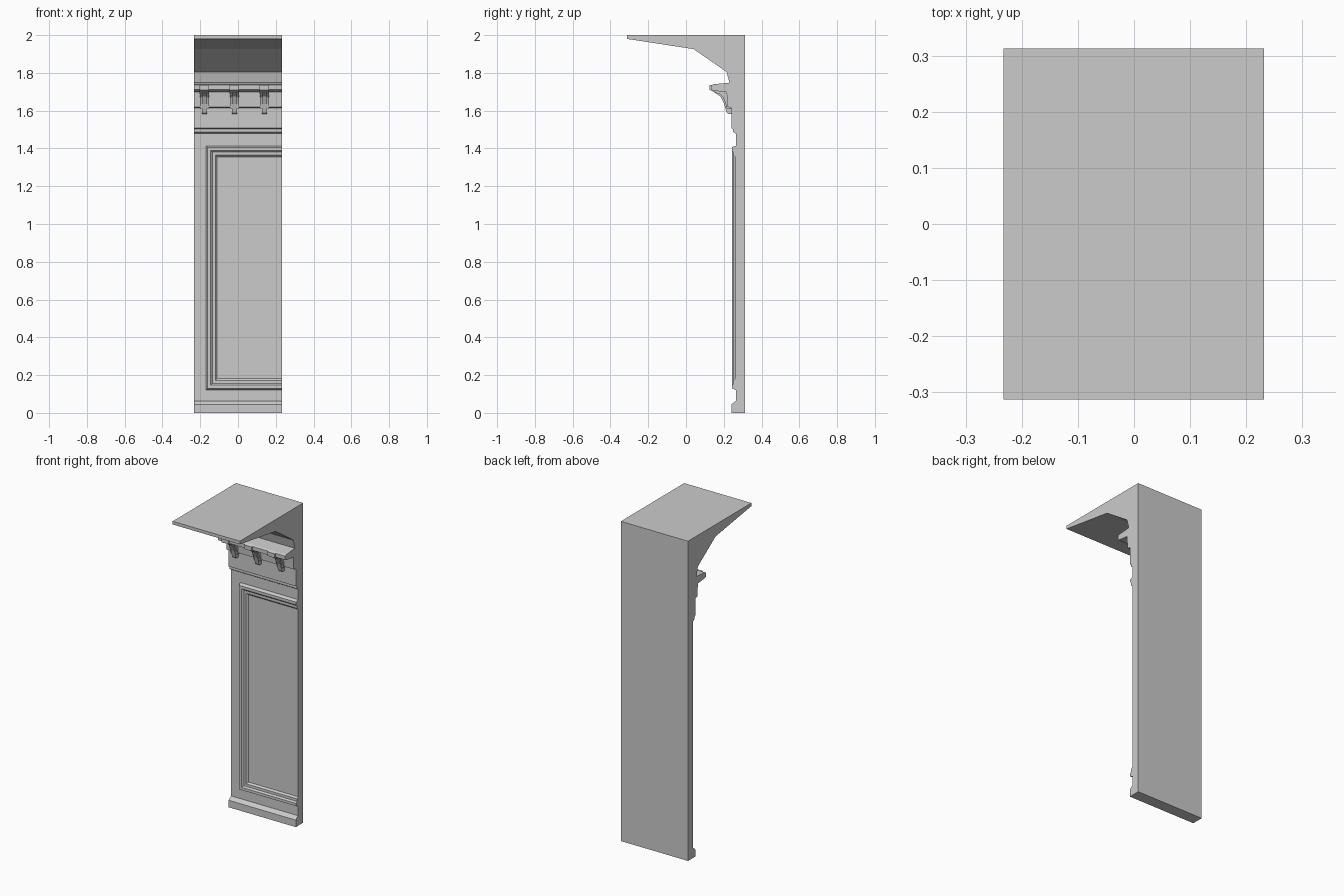
import bpy, bmesh

if "Cube" in bpy.data.objects:
    bpy.data.objects.remove(bpy.data.objects["Cube"])

X0, X1 = -0.233, 0.232   # wall section ends


def finish(name, bm):
    bmesh.ops.recalc_face_normals(bm, faces=bm.faces)
    mesh = bpy.data.meshes.new(name)
    bm.to_mesh(mesh)
    bm.free()
    ob = bpy.data.objects.new(name, mesh)
    bpy.context.collection.objects.link(ob)
    return ob


def extrude_profile(name, pts, xa, xb):
    """Extrude a closed (y, z) outline along x."""
    bm = bmesh.new()
    a = [bm.verts.new((xa, y, z)) for y, z in pts]
    b = [bm.verts.new((xb, y, z)) for y, z in pts]
    n = len(pts)
    for i in range(n):
        j = (i + 1) % n
        bm.faces.new((a[i], a[j], b[j], b[i]))
    bm.faces.new(a)
    bm.faces.new(b)
    return finish(name, bm)


# Wall with base, frieze, cornice shelf and overhanging coved ceiling
wall = [
    (0.313, 0), (0.313, 2), (-0.313, 2), (-0.313, 1.98),
    (0.04, 1.926), (0.215, 1.805), (0.23, 1.748),
    (0.145, 1.74), (0.135, 1.735), (0.135, 1.711), (0.145, 1.706),
    (0.215, 1.698), (0.22, 1.62), (0.24, 1.615),
    (0.24, 1.507), (0.25, 1.503), (0.25, 1.487), (0.264, 1.478),
    (0.264, 0.062), (0.255, 0.058), (0.24, 0.044), (0.24, 0),
]
extrude_profile("wall_section", wall, X0, X1)

# Panel moulding: stepped three-sided frame, open at the right end
left, bottom, top = -0.17, 0.122, 1.414
steps = [(0, 0.275), (0, 0.262), (0.008, 0.243), (0.025, 0.243),
         (0.034, 0.252), (0.05, 0.252), (0.060, 0.262)]   # (inset, y)
bm = bmesh.new()
rings = []
for o, y in steps:
    rings.append([bm.verts.new((x, y, z)) for x, z in (
        (X1, bottom + o), (left + o, bottom + o),
        (left + o, top - o), (X1, top - o))])
for r, s in zip(rings, rings[1:]):
    for i in range(3):
        bm.faces.new((r[i], r[i + 1], s[i + 1], s[i]))
bm.faces.new(rings[-1])
bm.faces.new(rings[0])
bm.faces.new([r[0] for r in rings] + [r[3] for r in reversed(rings)])
finish("wall_panel", bm)

# Brackets under the shelf: cap block, curved core, shallower side fins
cap = [(0.25, 1.737), (0.125, 1.735), (0.125, 1.71), (0.14, 1.703),
       (0.17, 1.69), (0.25, 1.685)]
core = [(0.25, 1.71), (0.145, 1.71), (0.145, 1.7), (0.183, 1.675),
        (0.202, 1.635), (0.215, 1.59), (0.222, 1.583), (0.25, 1.583)]
fins = [(0.25, 1.70), (0.165, 1.70), (0.197, 1.67), (0.21, 1.635),
        (0.214, 1.612), (0.25, 1.612)]
for k in range(3):
    cx = -0.178 + 0.159 * k
    for part, pts, half in (("cap", cap, 0.025), ("core", core, 0.013),
                            ("fins", fins, 0.024)):
        extrude_profile(f"bracket_{part}_{k + 1}", pts, cx - half, cx + half)
